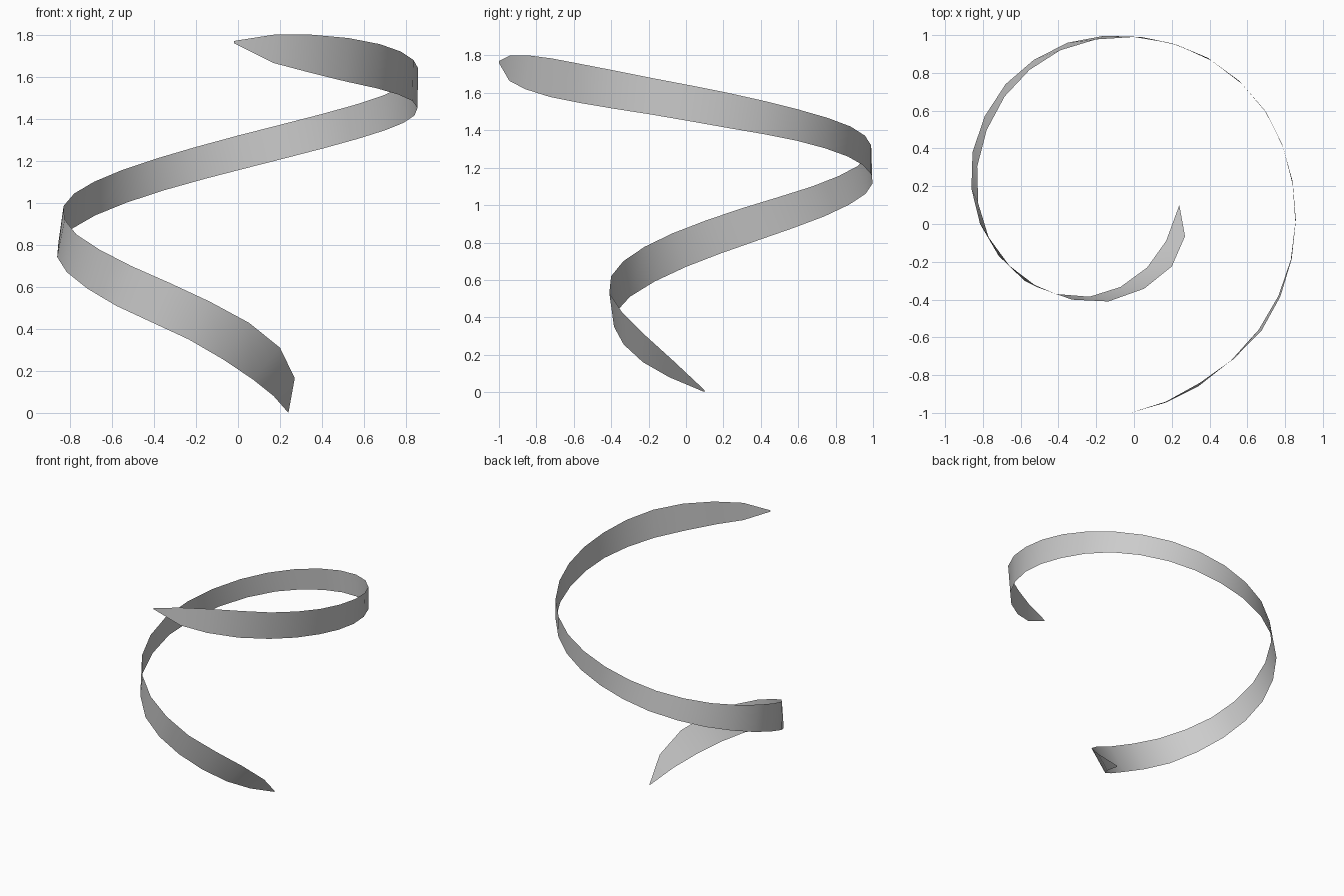
import bpy
import bmesh
from mathutils import Vector

cube = bpy.data.objects.get("Cube")
if cube:
    bpy.data.objects.remove(cube, do_unlink=True)

# Key points along each edge of the ribbon, in hundredths of a unit
LOWER_EDGE = [
    (24, 10, 0), (7, -23, 16), (-23.5, -38.5, 35), (-58, -30, 51),
    (-81.5, 0, 67), (-85.5, 38, 81), (-68, 74, 94), (-35, 96, 106),
    (4, 99, 116.5), (41, 86.5, 126), (70, 59, 134.5), (84, 21, 141.5),
    (83, -19, 148.5), (66, -56, 154.5), (34, -86, 162), (-2, -100, 176),
]
UPPER_EDGE = [
    (24, 10, 1), (20, -22.5, 31), (-13.5, -41, 53), (-51, -33.5, 70),
    (-77, -7, 85), (-83, 30.5, 98.5), (-68.5, 67.5, 110), (-39, 92, 121),
    (0, 99, 132), (39, 88, 142), (69, 60.5, 151), (84, 22.5, 160),
    (83.5, -18.5, 168), (67.5, -56.5, 175.5), (35, -84, 180), (-2, -100, 177),
]


def refine(keys, first_mid, last_mid):
    """Insert a smooth midpoint between neighbours, with set points at the tips."""
    pts = [Vector(k) / 100 for k in keys]
    out = [pts[0], Vector(first_mid) / 100]
    for a, b, c, d in zip(pts, pts[1:], pts[2:], pts[3:]):
        out += [b, (9 * (b + c) - a - d) / 16]
    return out + [pts[-2], Vector(last_mid) / 100, pts[-1]]


lower = refine(LOWER_EDGE, (17, -9, 8), (17, -94.5, 166.5))
upper = refine(UPPER_EDGE, (27, -6.5, 16.5), (17, -94, 180))

# Single-sheet ribbon: one quad between each pair of rungs
bm = bmesh.new()
rungs = [(bm.verts.new(lo), bm.verts.new(up)) for lo, up in zip(lower, upper)]
for (a, b), (c, d) in zip(rungs, rungs[1:]):
    face = bm.faces.new((a, b, d, c))
    face.smooth = True
mesh = bpy.data.meshes.new("spiral_ribbon")
bm.to_mesh(mesh)
bm.free()

# Plain light grey
grey = bpy.data.materials.new("light_grey")
grey.use_nodes = True
colour = (0.6, 0.6, 0.6, 1)
grey.diffuse_color = colour
grey.node_tree.nodes["Principled BSDF"].inputs["Base Color"].default_value = colour
mesh.materials.append(grey)

ribbon = bpy.data.objects.new("spiral_ribbon", mesh)
bpy.context.collection.objects.link(ribbon)
